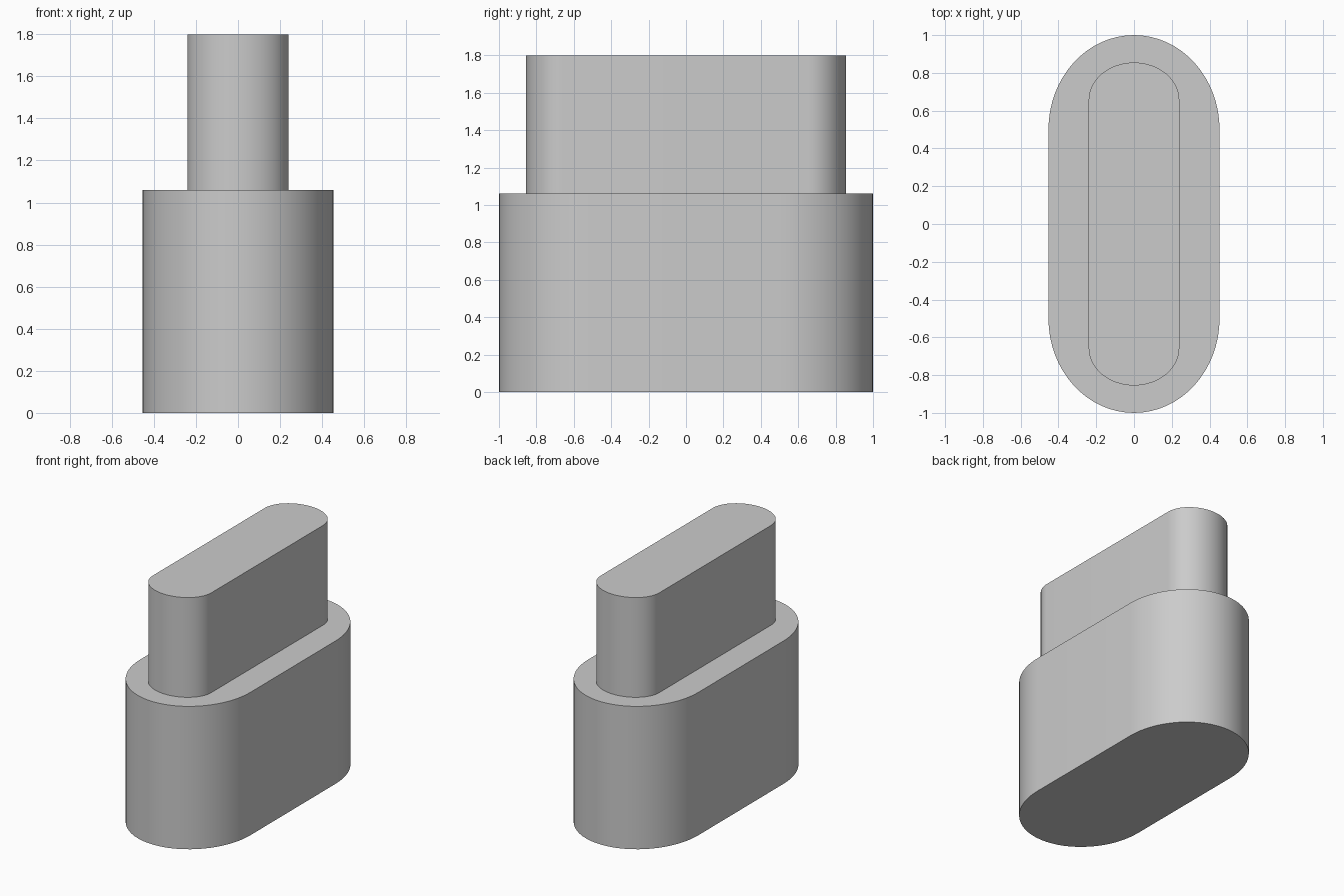
import bpy
import bmesh
from math import cos, sin, pi, radians

cube = bpy.data.objects.get("Cube")
if cube:
    bpy.data.objects.remove(cube, do_unlink=True)

grey = bpy.data.materials.new("light grey")
grey.use_nodes = True
colour = (0.6, 0.6, 0.6, 1)
grey.diffuse_color = colour
grey.node_tree.nodes["Principled BSDF"].inputs["Base Color"].default_value = colour


def slot_outline(half_width, half_length, end_depth, steps=32):
    """Long straight sides closed by half-ellipse ends."""
    straight = half_length - end_depth
    points = []
    for side in (1, -1):
        for i in range(steps + 1):
            a = pi * i / steps
            points.append((side * half_width * cos(a),
                           side * (straight + end_depth * sin(a))))
    return points


# One solid: wide body, flat shoulder, narrow top
bm = bmesh.new()


def ring(outline, z):
    return [bm.verts.new((x, y, z)) for x, y in outline]


body = slot_outline(0.453, 1.0, 0.5)
top = slot_outline(0.24, 0.855, 0.2)
rings = [ring(body, 0), ring(body, 1.06), ring(top, 1.06), ring(top, 1.8)]
for low, high in zip(rings, rings[1:]):
    for i in range(len(low)):
        j = (i + 1) % len(low)
        bm.faces.new((low[i], low[j], high[j], high[i]))
bm.faces.new(rings[0][::-1])
bm.faces.new(rings[-1])

mesh = bpy.data.meshes.new("stepped_plug")
bm.to_mesh(mesh)
bm.free()
mesh.materials.append(grey)
plug = bpy.data.objects.new("stepped_plug", mesh)
bpy.context.collection.objects.link(plug)

# Smooth walls, sharp rims
bpy.ops.object.select_all(action='DESELECT')
plug.select_set(True)
bpy.context.view_layer.objects.active = plug
bpy.ops.object.shade_smooth_by_angle(angle=radians(30))
